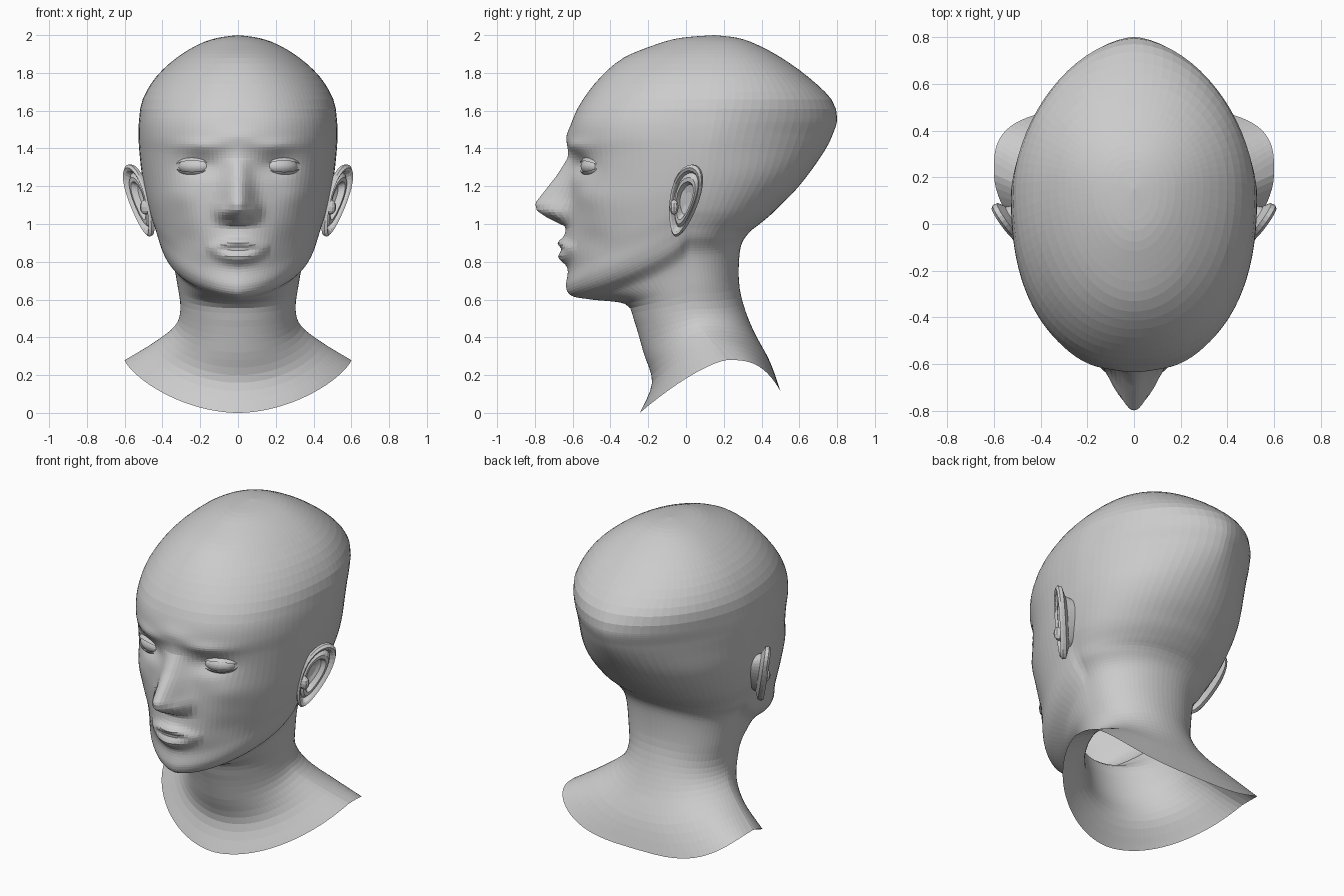
import bpy, bmesh
from math import sin, cos, pi, exp, radians
from mathutils import Vector, Matrix

cube = bpy.data.objects.get("Cube")
if cube:
    bpy.data.objects.remove(cube, do_unlink=True)

clay = bpy.data.materials.new("grey_clay")
clay.use_nodes = True
clay.diffuse_color = (0.6, 0.6, 0.6, 1)
clay.node_tree.nodes["Principled BSDF"].inputs["Base Color"].default_value = (0.6, 0.6, 0.6, 1)


def grid(name, rows, closed=False):
    """Skin a list of point rows with quads and mirror the result across x."""
    bm = bmesh.new()
    verts = [[bm.verts.new(p) for p in row] for row in rows]
    for low, high in zip(verts, verts[1:]):
        count = len(low)
        for i in range(count if closed else count - 1):
            j = (i + 1) % count
            bm.faces.new((low[i], low[j], high[j], high[i]))
    bmesh.ops.remove_doubles(bm, verts=bm.verts, dist=0.0003)
    bmesh.ops.recalc_face_normals(bm, faces=bm.faces)
    mesh = bpy.data.meshes.new(name)
    bm.to_mesh(mesh)
    bm.free()
    mesh.materials.append(clay)
    obj = bpy.data.objects.new(name, mesh)
    bpy.context.collection.objects.link(obj)
    mirror = obj.modifiers.new("mirror", 'MIRROR')
    mirror.merge_threshold = 0.0005
    return obj


def catmull(a, b, c, d, t):
    return [0.5 * (2 * q + (r - p) * t + (2 * p - 5 * q + 4 * r - s) * t * t
                   + (3 * q - p - 3 * r + s) * t ** 3)
            for p, q, r, s in zip(a, b, c, d)]


def linear(points, z):
    """Piecewise linear lookup, with keys falling from high to low."""
    for (z1, v1), (z0, v0) in zip(points, points[1:]):
        if z0 <= z <= z1:
            return v0 + (v1 - v0) * (z - z0) / (z1 - z0)
    return 0


def bump(x, z, cx, cz, sx, sz):
    return exp(-((x - cx) / sx) ** 2 - ((z - cz) / sz) ** 2)


# Neck and face rings: front, side and back heights, half width,
# y of widest point, front y, back y, front roundness, front droop
lower_rings = [
    (0, .28, .115, .6, .22, -.245, .5, 1.85, 1.4),
    (.16, .37, .27, .45, .15, -.18, .445, 2, 1.4),
    (.32, .46, .43, .335, .08, -.225, .36, 2, 1.2),
    (.49, .55, .57, .305, .03, -.275, .305, 2, 1),
    (.575, .68, .7, .32, .02, -.32, .28, 2, .8),
    (.6, .84, .87, .35, 0, -.5, .288, 1.6, .65),
    (.62, .93, .95, .405, 0, -.605, .33, 1.65, .7),
    (.67, .98, 1, .428, 0, -.635, .39, 1.75, .8),
    (.76, 1.03, 1.05, .45, .02, -.62, .45, 1.85, 1),
    (.86, 1.08, 1.1, .47, .03, -.625, .5, 1.9, 1.1),
    (1.02, 1.17, 1.18, .493, .05, -.63, .58, 2, 1.2),
    (1.2, 1.27, 1.28, .51, .08, -.622, .66, 2.1, 1),
    (1.35, 1.38, 1.39, .522, .1, -.613, .735, 2.2, 1),
    (1.46, 1.47, 1.47, .527, .12, -.618, .775, 2.3, 1),
]
# Level cranium rings: height, half width, widest y, front y, back y, roundness
cranium = [
    (1.56, .523, .13, -.597, .8, 2.3),
    (1.66, .505, .14, -.545, .77, 2.2),
    (1.78, .433, .15, -.45, .645, 2.1),
    (1.88, .325, .16, -.33, .505, 2),
    (1.95, .21, .16, -.16, .375, 2),
    (1.985, .11, .15, -.03, .275, 2),
    (2, 0, .15, .15, .15, 2),
]
rings = lower_rings + [(r[0],) * 3 + r[1:] + (1,) for r in cranium]

nose_height = [(1.44, 0), (1.35, .014), (1.25, .07), (1.11, .172),
               (1.07, .16), (1.03, .1), (.985, 0)]


def relief(x, z):
    """How far the face stands out from the plain head form."""
    width = .052 + .03 * min(1, max(0, (1.4 - z) / .3))
    out = linear(nose_height, z) * exp(-(x / width) ** 2.2)
    out += .03 * bump(x, z, .085, 1.065, .035, .04)       # nostril wing
    out -= .012 * bump(x, z, .045, 1.025, .03, .02)       # nostril
    out -= .04 * bump(x, z, .2, 1.31, .1, .055)           # eye socket
    out += .016 * bump(x, z, .2, 1.415, .13, .035)        # brow
    out += .015 * bump(x, z, 0, 1.46, .12, .05)           # brow centre
    out += .02 * bump(x, z, .31, 1.15, .09, .08)          # cheekbone
    out -= .015 * bump(x, z, .28, .9, .08, .08)           # cheek hollow
    out += .026 * bump(x, z, 0, .87, .17, .09)            # mouth mound
    span = max(0, 1 - (x / .17) ** 2)
    bend = (x / .16) ** 2
    out += .03 * span * exp(-((z - .9 + .03 * bend) / .024) ** 2)      # upper lip
    out += .034 * span * exp(-((z - .822 - .045 * bend) / .032) ** 2)  # lower lip
    return out


def ring_points(ring, columns=48):
    zf, zs, zb, w, yc, yf, yb, nf, droop = ring
    nb = 2.1 - .45 * exp(-((zb - 1.48) / .22) ** 2) + 9 * max(0, .4 - zs)
    points = []
    for i in range(columns + 1):
        t = pi * (i / columns) ** 1.4
        front = t < pi / 2
        n = nf if front else nb
        x = max(0, w * max(0, sin(t)) ** (2 / n))
        if i in (0, columns):
            x = 0
        c = abs(cos(t)) ** (2 / n)
        if front:
            z = zs + (zf - zs) * c ** droop
            y = yc - (yc - yf) * c - relief(x, z)
        else:
            z = zs + (zb - zs) * c ** 3
            y = yc + (yb - yc) * c
        points.append((x, y, z))
    return points


# Head and neck in one skin
rows = []
last = len(rings) - 1
for i in range(last):
    a, b = rings[max(i - 1, 0)], rings[i]
    c, d = rings[i + 1], rings[min(i + 2, last)]
    step = .04 if i < 4 or i > 13 else .014
    size = max(abs(q - p) for p, q in zip(b[:6], c[:6]))
    steps = max(2, round(size / step))
    rows += [ring_points(catmull(a, b, c, d, k / steps)) for k in range(steps)]
rows.append(ring_points(rings[-1]))
grid("head_and_neck", rows)

# Eyes: ball and two lids, patches of nested ellipsoids
eye_place = Matrix.Translation((.22, -.482, 1.305)) @ Matrix.Rotation(radians(20), 4, 'Z')


def eye_patch(name, scale, start, end, columns=20, steps=8):
    sx, sy, sz = scale
    patch = []
    for k in range(steps + 1):
        row = []
        for i in range(columns + 1):
            a = radians(-88 + 176 * i / columns)
            lat = start(a) + (end(a) - start(a)) * k / steps
            row.append(eye_place @ Vector((sx * sin(a) * cos(lat),
                                           -sy * cos(a) * cos(lat), sz * sin(lat))))
        patch.append(row)
    grid(name, patch)


lid_size = (.112, .08, .062)
eye_patch("eyeballs", (.1, .072, .053), lambda a: -1.5, lambda a: 1.5, steps=14)
eye_patch("upper_eyelids", lid_size, lambda a: .5 * cos(a), lambda a: 1.5)
eye_patch("lower_eyelids", lid_size, lambda a: -.48 * cos(a), lambda a: -1.5)

# Ears: egg-shaped outline stepped inward from the back, over the rim, to the bowl
ear_normal = Vector((.8, -.5, -.2)).normalized()
ear_profile = [(.5, -.1), (.72, -.03), (1, -.012), (1.02, .008), (.95, .02), (.86, .014),
               (.77, -.008), (.66, .008), (.54, .008), (.42, -.025), (.2, -.032), (0, -.032)]
ear_rows = []
for size, lift in ear_profile:
    row = []
    for i in range(32):
        a = 2 * pi * i / 32
        u = size * cos(a) * (.85 + .25 * sin(a))
        v = size * sin(a)
        point = Vector((.518 + .055 * u + .055 * v, -.008 + .085 * u + .04 * v, 1.125 + .187 * v))
        row.append(point + ear_normal * lift)
    ear_rows.append(row)
grid("ears", ear_rows, closed=True)

# Small flap in front of each ear opening
flap = [[(.49 + .03 * cos(b) * cos(a), -.063 + .025 * cos(b) * sin(a), 1.09 + .04 * sin(b))
         for a in (2 * pi * i / 10 for i in range(10))]
        for b in (pi * (k / 6 - .5) for k in range(7))]
grid("ear_flaps", flap, closed=True)
